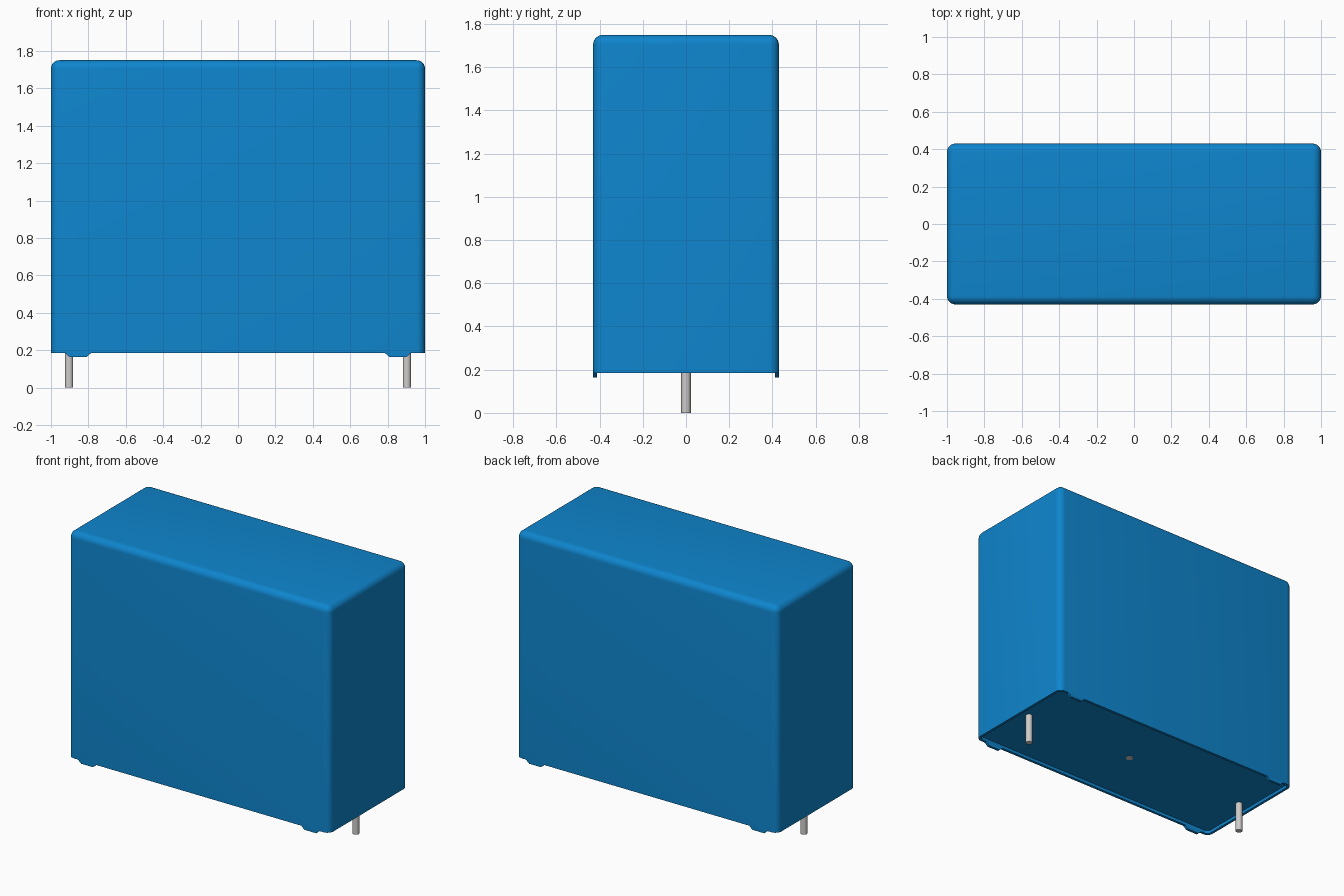
import bpy, bmesh

cube = bpy.data.objects.get("Cube")
if cube:
    bpy.data.objects.remove(cube, do_unlink=True)


def material(name, rgb, metallic=0.0):
    m = bpy.data.materials.new(name)
    m.use_nodes = True
    m.diffuse_color = (*rgb, 1)
    m.node_tree.nodes["Principled BSDF"].inputs["Base Color"].default_value = (*rgb, 1)
    return m


BLUE = material("blue plastic", (0.0045, 0.235, 0.61))
GREY = material("tinned metal", (0.62, 0.61, 0.60))

HALF_X, HALF_Y = 1.0, 0.43
BASE, TOP = 0.185, 1.75
WALL, RECESS, RADIUS = 0.018, 0.022, 0.045
FLOOR = BASE + RECESS


def add_object(name, bm, mat, smooth=False):
    bmesh.ops.recalc_face_normals(bm, faces=bm.faces)
    mesh = bpy.data.meshes.new(name)
    bm.to_mesh(mesh)
    bm.free()
    ob = bpy.data.objects.new(name, mesh)
    bpy.context.collection.objects.link(ob)
    mesh.materials.append(mat)
    if smooth:
        bpy.ops.object.select_all(action='DESELECT')
        ob.select_set(True)
        bpy.context.view_layer.objects.active = ob
        bpy.ops.object.shade_smooth_by_angle(angle=0.6)
    return ob


def cylinder(name, x, z0, z1, radius, mat):
    bm = bmesh.new()
    bmesh.ops.create_cone(bm, cap_ends=True, segments=24, radius1=radius,
                          radius2=radius, depth=z1 - z0)
    bmesh.ops.translate(bm, verts=bm.verts, vec=(x, 0, (z0 + z1) / 2))
    return add_object(name, bm, mat, True)


# Case: box with rounded top and upright edges, sharp lower edge
bm = bmesh.new()
bmesh.ops.create_cube(bm, size=1)
bmesh.ops.scale(bm, verts=bm.verts, vec=(2 * HALF_X, 2 * HALF_Y, TOP - BASE))
bmesh.ops.translate(bm, verts=bm.verts, vec=(0, 0, (TOP + BASE) / 2))
rounded = [e for e in bm.edges if max(v.co.z for v in e.verts) > BASE + 0.1]
bmesh.ops.bevel(bm, geom=rounded, offset=RADIUS, segments=6, profile=0.5,
                affect='EDGES')

# Recessed underside inside a thin rim
bm.normal_update()
bottom = min(bm.faces, key=lambda f: f.calc_center_median().z)
bmesh.ops.inset_region(bm, faces=[bottom], thickness=WALL, use_even_offset=True)
rim = list(bottom.verts)
extruded = bmesh.ops.extrude_discrete_faces(bm, faces=[bottom])["faces"][0]
bmesh.ops.translate(bm, verts=extruded.verts, vec=(0, 0, RECESS))
add_object("case", bm, BLUE, True)

# Standoff feet: thin tapered tabs flush with the front and back walls
FOOT = [(0.785, BASE + 0.002), (0.785, BASE), (0.81, 0.163),
        (0.90, 0.163), (0.925, BASE), (0.925, BASE + 0.002)]
for side, sx in (("left", 1), ("right", -1)):
    for end, sy in (("front", -1), ("back", 1)):
        bm = bmesh.new()
        face = bm.faces.new([bm.verts.new((sx * x, sy * HALF_Y, z)) for x, z in FOOT])
        ext = bmesh.ops.extrude_face_region(bm, geom=[face])["geom"]
        bmesh.ops.translate(bm, verts=[g for g in ext if isinstance(g, bmesh.types.BMVert)],
                            vec=(0, -sy * WALL, 0))
        add_object(f"{end}_{side}_foot", bm, BLUE)

    # Lead pin
    cylinder(f"{side}_pin", sx * 0.903, 0, FLOOR + 0.01, 0.022, GREY)

# Small metal dot in the middle of the underside
cylinder("underside_dot", 0.04, FLOOR - 0.004, FLOOR + 0.004, 0.024, GREY)
